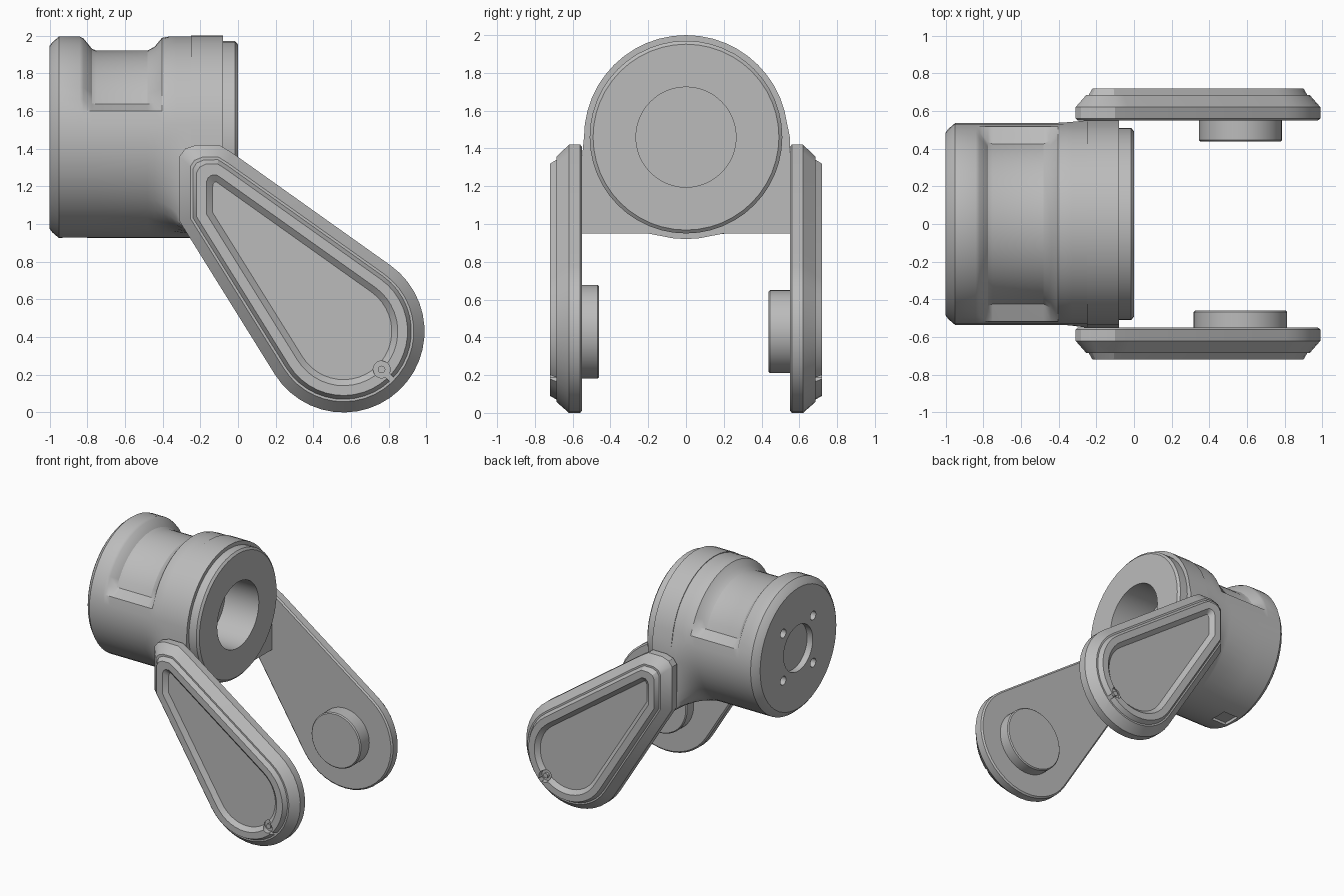
import bpy, bmesh, math
from mathutils import Matrix, Vector

if "Cube" in bpy.data.objects:
    bpy.data.objects.remove(bpy.data.objects["Cube"], do_unlink=True)

grey = bpy.data.materials.new("plain grey")
grey.use_nodes = True
tone = (0.5, 0.5, 0.5, 1)
grey.diffuse_color = tone
grey.node_tree.nodes["Principled BSDF"].inputs["Base Color"].default_value = tone

SIDES = 48
AXIS_Z = 1.46


def finish(bm, name):
    bmesh.ops.recalc_face_normals(bm, faces=bm.faces[:])
    mesh = bpy.data.meshes.new(name)
    bm.to_mesh(mesh)
    bm.free()
    mesh.materials.append(grey)
    obj = bpy.data.objects.new(name, mesh)
    bpy.context.collection.objects.link(obj)
    return obj


def activate(obj):
    bpy.ops.object.select_all(action='DESELECT')
    obj.select_set(True)
    bpy.context.view_layer.objects.active = obj


def smooth(obj):
    activate(obj)
    bpy.ops.object.shade_smooth_by_angle(angle=math.radians(28))


def loft(rings, name):
    """Skin a list of equal-length point loops and cap both ends."""
    bm = bmesh.new()
    loops = [[bm.verts.new(p) for p in ring] for ring in rings]
    n = len(loops[0])
    for a, b in zip(loops, loops[1:]):
        for i in range(n):
            j = (i + 1) % n
            bm.faces.new((a[i], a[j], b[j], b[i]))
    bm.faces.new(loops[0])
    bm.faces.new(loops[-1])
    return finish(bm, name)


def rod(name, start, end, radius, sides=32, bevel=0):
    """Cylinder between two points, with an optional chamfer on its end."""
    start, end = Vector(start), Vector(end)
    axis = end - start
    turn = axis.to_track_quat('Z', 'Y')
    rings = []
    for d, r in ((0, radius), (axis.length - bevel, radius), (axis.length, radius - bevel)):
        if bevel == 0 and rings and d == axis.length and len(rings) == 2:
            break
        rings.append([start + turn @ Vector((r * math.cos(t), r * math.sin(t), d))
                      for t in (2 * math.pi * i / sides for i in range(sides))])
    return loft(rings, name)


def box(name, centre, size, angle=0):
    bm = bmesh.new()
    place = (Matrix.Translation(centre) @ Matrix.Rotation(angle, 4, 'Y')
             @ Matrix.Diagonal((*size, 1)))
    bmesh.ops.create_cube(bm, size=1, matrix=place)
    return finish(bm, name)


def cut(obj, cutters):
    for c in cutters:
        c.hide_render = True
        mod = obj.modifiers.new("cut", 'BOOLEAN')
        mod.operation, mod.solver, mod.object = 'DIFFERENCE', 'EXACT', c
        activate(obj)
        bpy.ops.object.modifier_apply(modifier=mod.name)
        bpy.data.objects.remove(c, do_unlink=True)


# Housing: turned profile with a grip groove above and a square mount below
def section(x, radius, square=0, groove=None):
    ring = []
    for i in range(SIDES):
        t = 2 * math.pi * i / SIDES
        c, s = math.cos(t), math.sin(t)
        r = groove if groove and s > 0.3 else radius
        p = Vector((r * c, r * s))
        if square and s <= 0:
            corner = Vector((max(-0.55, min(0.55, 0.78 * c)), max(-0.51, 0.78 * s)))
            if corner.length > r:
                p = p.lerp(corner, square)
        ring.append((x, p.x, AXIS_Z + p.y))
    return ring


R = 0.535
rings = [section(-0.95, 0.185), section(-1, 0.185), section(-1, 0.485),
         section(-0.985, 0.505), section(-0.95, R), section(-0.84, R),
         section(-0.82, R, groove=0.525), section(-0.775, R, groove=0.47),
         section(-0.75, R, groove=0.46), section(-0.48, R, groove=0.46)]
for k in range(1, 7):  # flare into the mount
    t = k / 6
    x = -0.48 + 0.23 * t
    rings.append(section(x, R, t ** 1.8, min(R, 0.46 + max(0, x + 0.46) * 1.2)))
rings += [section(-0.25, 0.54, 1), section(-0.08, 0.54, 1), section(-0.08, 0.51),
          section(-0.015, 0.51), section(0, 0.492), section(0, 0.265),
          section(-0.3, 0.265)]
housing = loft(rings, "housing")
holes = [rod("bolt_hole", (-1.1, y, AXIS_Z + z), (-0.93, y, AXIS_Z + z), 0.035, 16)
         for y in (-0.19, 0.19) for z in (-0.19, 0.19)]
holes.append(box("bottom_notch", (-0.865, 0, 0.93), (0.13, 0.14, 0.04)))
cut(housing, holes)
smooth(housing)

# Arms: teardrop outline stepped inward, with a raised rim round a pocket
CX, CZ, BIG = 0.56, 0.43, 0.43
TIP_OUT = [(-0.31, 1.014), (-0.31, 1.36), (-0.28, 1.4), (-0.22, 1.42),
           (-0.1, 1.42), (-0.03, 1.377)]
TIP_IN = [(-0.136, 1.063), (-0.136, 1.19), (-0.132, 1.21), (-0.124, 1.222),
          (-0.115, 1.224), (-0.1, 1.213)]
INSET = 0.174
STEPS = [(0.012, 0.55), (0, 0.56), (0, 0.62), (0.057, 0.685), (0.07, 0.685),
         (0.09, 0.72), (0.142, 0.72), (INSET, 0.69)]


def outline(inset, y):
    pts = [Vector(a).lerp(Vector(b), inset / INSET) for a, b in zip(TIP_OUT, TIP_IN)]
    for i in range(25):
        t = math.radians(54.6 - 202.6 * i / 24)
        pts.append(Vector((CX + (BIG - inset) * math.cos(t),
                           CZ + (BIG - inset) * math.sin(t))))
    return [(p.x, y, p.y) for p in pts]


def build_arm(side, name, peg_radius, peg_end):
    arm = loft([outline(d, side * y) for d, y in STEPS], name + "_arm")
    nx, nz = 0.762, 0.228
    cut(arm, [rod("notch", (nx, side * 0.68, nz), (nx, side * 0.8, nz), 0.045, 24),
              box("slot", (nx + 0.045, side * 0.74, nz - 0.045),
                  (0.13, 0.11, 0.03), math.pi / 4)])
    smooth(arm)
    smooth(rod(name + "_notch_pin", (nx, side * 0.67, nz), (nx, side * 0.7, nz), 0.02, 16))
    smooth(rod(name + "_pivot_peg", (CX + 0.005, side * 0.56, CZ),
               (CX + 0.005, side * peg_end, CZ), peg_radius, 48, 0.008))


build_arm(-1, "front", 0.248, 0.46)
build_arm(1, "back", 0.22, 0.437)
